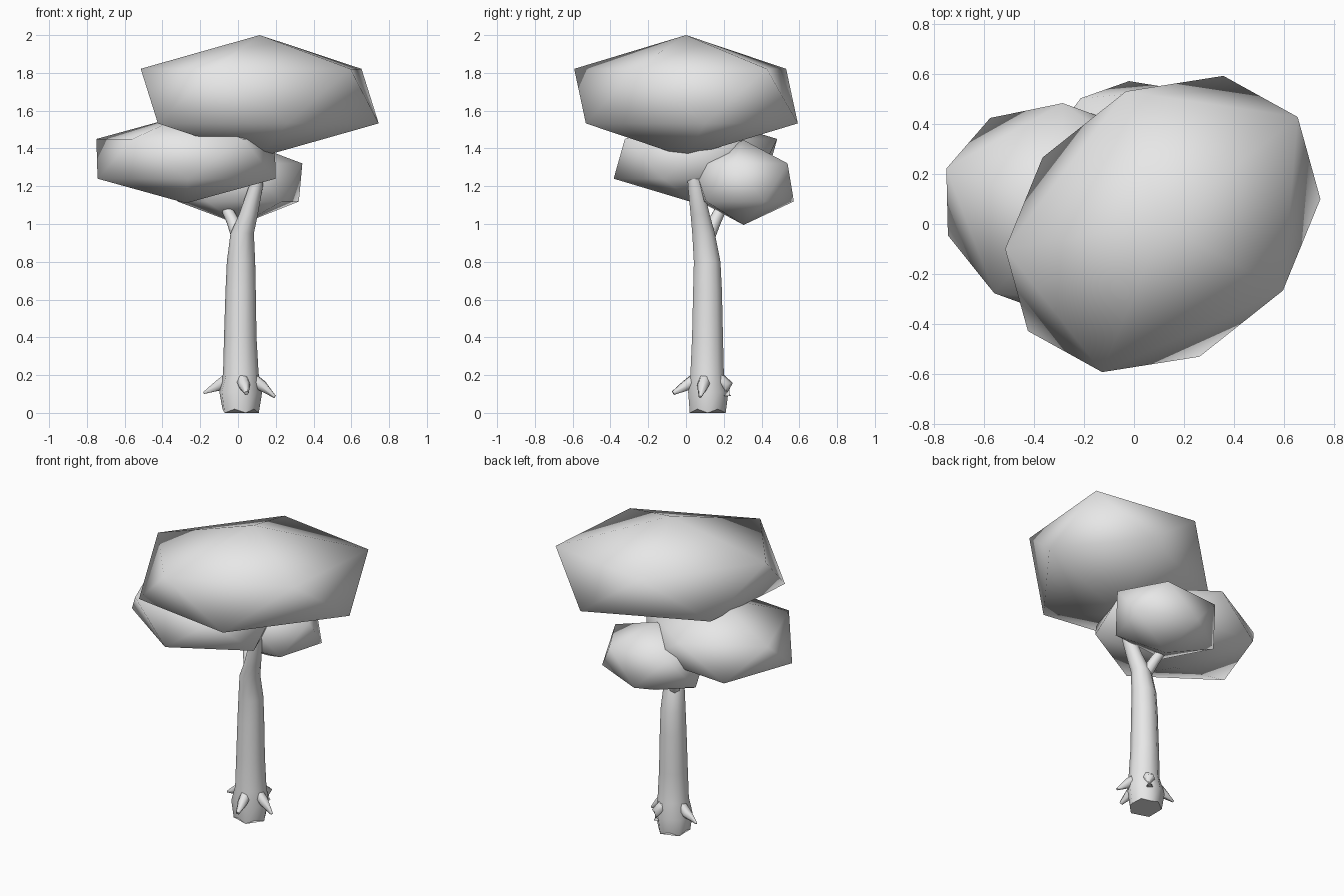
import bpy, bmesh
from math import cos, sin, pi
from mathutils import Matrix, Vector

cube = bpy.data.objects.get("Cube")
if cube:
    bpy.data.objects.remove(cube)

grey = bpy.data.materials.new("plain grey")
grey.use_nodes = True
grey.diffuse_color = (0.8, 0.8, 0.8, 1)
grey.node_tree.nodes["Principled BSDF"].inputs["Base Color"].default_value = (0.8, 0.8, 0.8, 1)


def finish(name, bm):
    bmesh.ops.recalc_face_normals(bm, faces=bm.faces[:])
    for face in bm.faces:
        face.smooth = len(face.verts) < 5
    mesh = bpy.data.meshes.new(name)
    bm.to_mesh(mesh)
    bm.free()
    mesh.materials.append(grey)
    obj = bpy.data.objects.new(name, mesh)
    bpy.context.collection.objects.link(obj)
    return obj


def canopy(name, center, a, b, height):
    """Stretched icosahedron; a and b are the ring's two half axes."""
    bm = bmesh.new()
    bmesh.ops.create_icosphere(bm, subdivisions=1, radius=1)
    ring = 2 / 5 ** 0.5
    shape = Matrix(((a[0] / ring, b[0] / ring, 0),
                    (a[1] / ring, b[1] / ring, 0),
                    (0, 0, height)))
    for v in bm.verts:
        v.co = shape @ v.co + Vector(center)
    finish(name, bm)


def loft(bm, rings):
    """Skin a list of vertex rings and cap both ends."""
    n = len(rings[0])
    for low, high in zip(rings, rings[1:]):
        for i in range(n):
            j = (i + 1) % n
            bm.faces.new((low[i], low[j], high[j], high[i]))
    bm.faces.new(rings[0][::-1])
    bm.faces.new(rings[-1])


def limb(name, stations, sides):
    """Tapered tube through (point, radius) stations."""
    bm = bmesh.new()
    rings = []
    pts = [Vector(p) for p, r in stations]
    for k, (p, r) in enumerate(stations):
        way = pts[min(k + 1, len(pts) - 1)] - pts[max(k - 1, 0)]
        turn = way.to_track_quat('Z', 'Y')
        rings.append([bm.verts.new(pts[k] + turn @ Vector(
            (r * cos(2 * pi * i / sides), r * sin(2 * pi * i / sides), 0)))
            for i in range(sides)])
    loft(bm, rings)
    return finish(name, bm)


# Foliage
canopy("top_canopy", (0.115, 0, 1.677), (-0.63, -0.10), (-0.05, -0.59), 0.323)
canopy("middle_canopy", (-0.275, 0.05, 1.345), (-0.01, 0.433), (-0.496, 0.04), 0.235)
canopy("lower_canopy", (0.01, 0.305, 1.22), (0.03, -0.266), (0.338, 0.03), 0.225)

# Trunk: z, centre x, centre y, half width in x, half width in y
levels = [(0.01, 0.01, 0.115, 0.1, 0.1), (0.11, 0.01, 0.118, 0.118, 0.112),
          (0.21, 0.015, 0.112, 0.094, 0.093), (0.4, 0.012, 0.114, 0.086, 0.086),
          (0.65, 0.014, 0.114, 0.08, 0.08), (0.8, 0.016, 0.112, 0.075, 0.074),
          (0.95, 0.022, 0.093, 0.062, 0.063), (1.05, 0.055, 0.075, 0.05, 0.053),
          (1.2, 0.095, 0.05, 0.037, 0.042), (1.25, 0.1, 0.04, 0.033, 0.034),
          (1.4, 0.11, 0.02, 0.03, 0.03)]
bm = bmesh.new()
rings = []
sides = 10
for k, (z, x, y, rx, ry) in enumerate(levels):
    ring = []
    for i in range(sides):
        t = 2 * pi * i / sides
        lobe = 1 - 0.08 * (i % 2) if k < 2 else 1
        lift = 0.01 * (-1) ** (i + 1) if k == 0 else 0
        ring.append(bm.verts.new((x + rx * lobe * cos(t), y + ry * lobe * sin(t), z + lift)))
    rings.append(ring)
loft(bm, rings)
finish("trunk", bm)

# Side branch
limb("side_branch", [((0.01, 0.11, 0.92), 0.04), ((-0.03, 0.155, 1.02), 0.033),
                     ((-0.075, 0.2, 1.11), 0.028), ((-0.1, 0.23, 1.18), 0.025)], 8)

# Root spurs: tip position and tip radius
trunk_axis = Vector((0.012, 0.115, 0))
spurs = {"left": ((0.195, 0.075, 0.085), 0.008), "right": ((-0.182, 0.15, 0.105), 0.006),
         "front": ((0.045, -0.068, 0.105), 0.012), "back": ((0.06, 0.218, 0.09), 0.02)}
for side, (tip, radius) in spurs.items():
    tip = Vector(tip)
    out = Vector((tip.x, tip.y, 0)) - trunk_axis
    out.normalize()
    start = trunk_axis + out * 0.065 + Vector((0, 0, 0.18))
    middle = trunk_axis + out * 0.115 + Vector((0, 0, 0.145))
    limb(side + "_root", [(start, 0.035), (middle, 0.032), (tip, radius)], 6)
